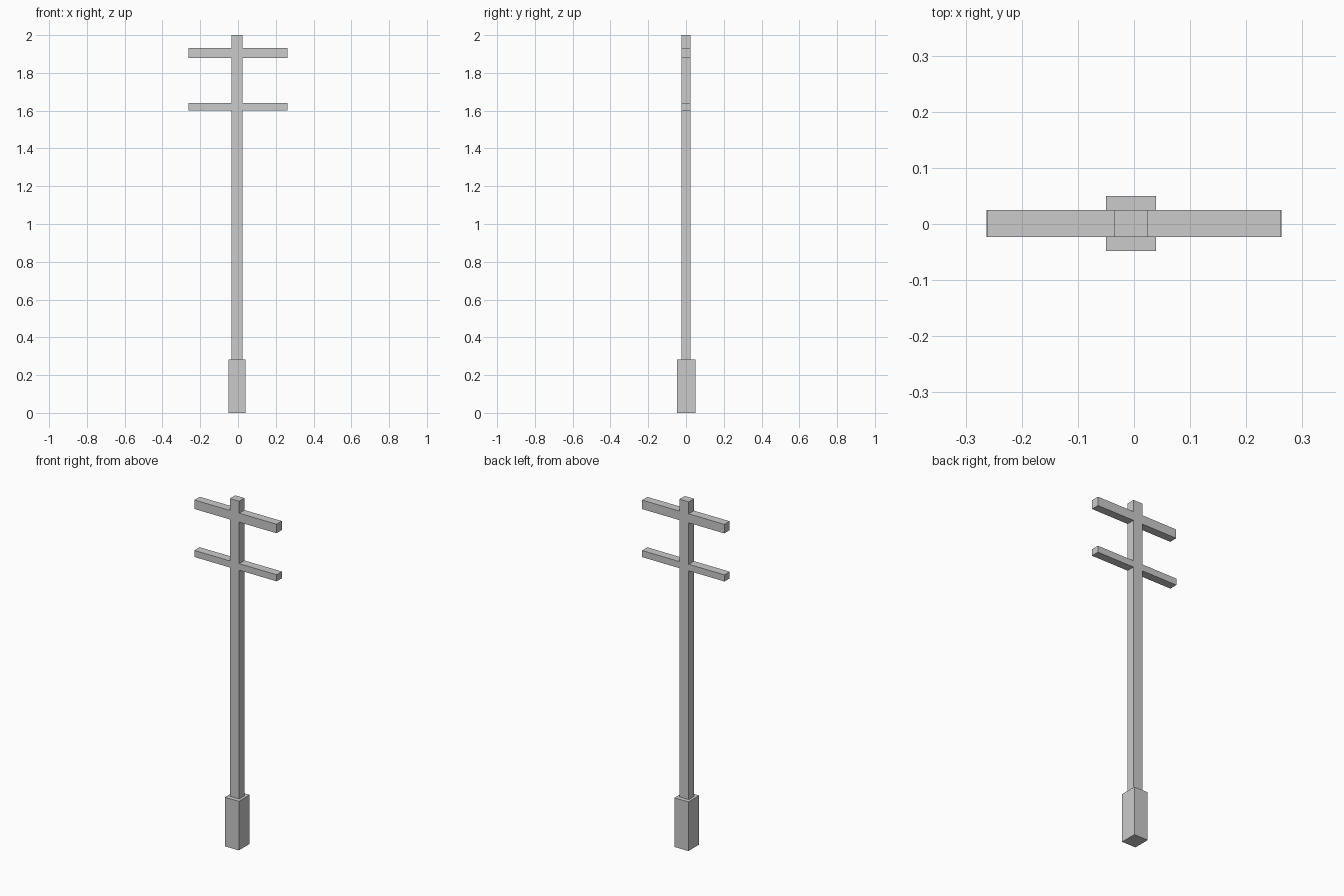
import bpy
import bmesh

if "Cube" in bpy.data.objects:
    bpy.data.objects.remove(bpy.data.objects["Cube"])

Y0, Y1 = -0.023, 0.025          # shared depth of the pole and its arms
PX0, PX1 = -0.035, 0.024        # pole sides
TOP, BASE_TOP = 2.0, 0.283
ARMS = [(1.602, 1.640, 0.263), (1.879, 1.931, 0.262)]   # z low, z high, reach


def extrude_profile(name, points, y0, y1):
    """Extrude a closed x/z outline from y0 to y1."""
    bm = bmesh.new()
    face = bm.faces.new([bm.verts.new((x, y0, z)) for x, z in points])
    new = bmesh.ops.extrude_face_region(bm, geom=[face], use_keep_orig=True)["geom"]
    for v in new:
        if isinstance(v, bmesh.types.BMVert):
            v.co.y = y1
    bmesh.ops.recalc_face_normals(bm, faces=bm.faces)
    mesh = bpy.data.meshes.new(name)
    bm.to_mesh(mesh)
    bm.free()
    obj = bpy.data.objects.new(name, mesh)
    bpy.context.collection.objects.link(obj)
    return obj


def side(edge, sign):
    """Outline of one pole side, bottom to top, stepping out at each arm."""
    pts = [(edge, BASE_TOP)]
    for low, high, reach in ARMS:
        pts += [(edge, low), (sign * reach, low), (sign * reach, high), (edge, high)]
    return pts + [(edge, TOP)]


# Pole with two flush cross arms, one continuous outline
extrude_profile("pole_with_cross_arms", side(PX1, 1) + side(PX0, -1)[::-1], Y0, Y1)

# Thicker block at the foot
extrude_profile("base_block",
                [(-0.05, 0), (0.039, 0), (0.039, BASE_TOP), (-0.05, BASE_TOP)],
                -0.048, 0.05)
